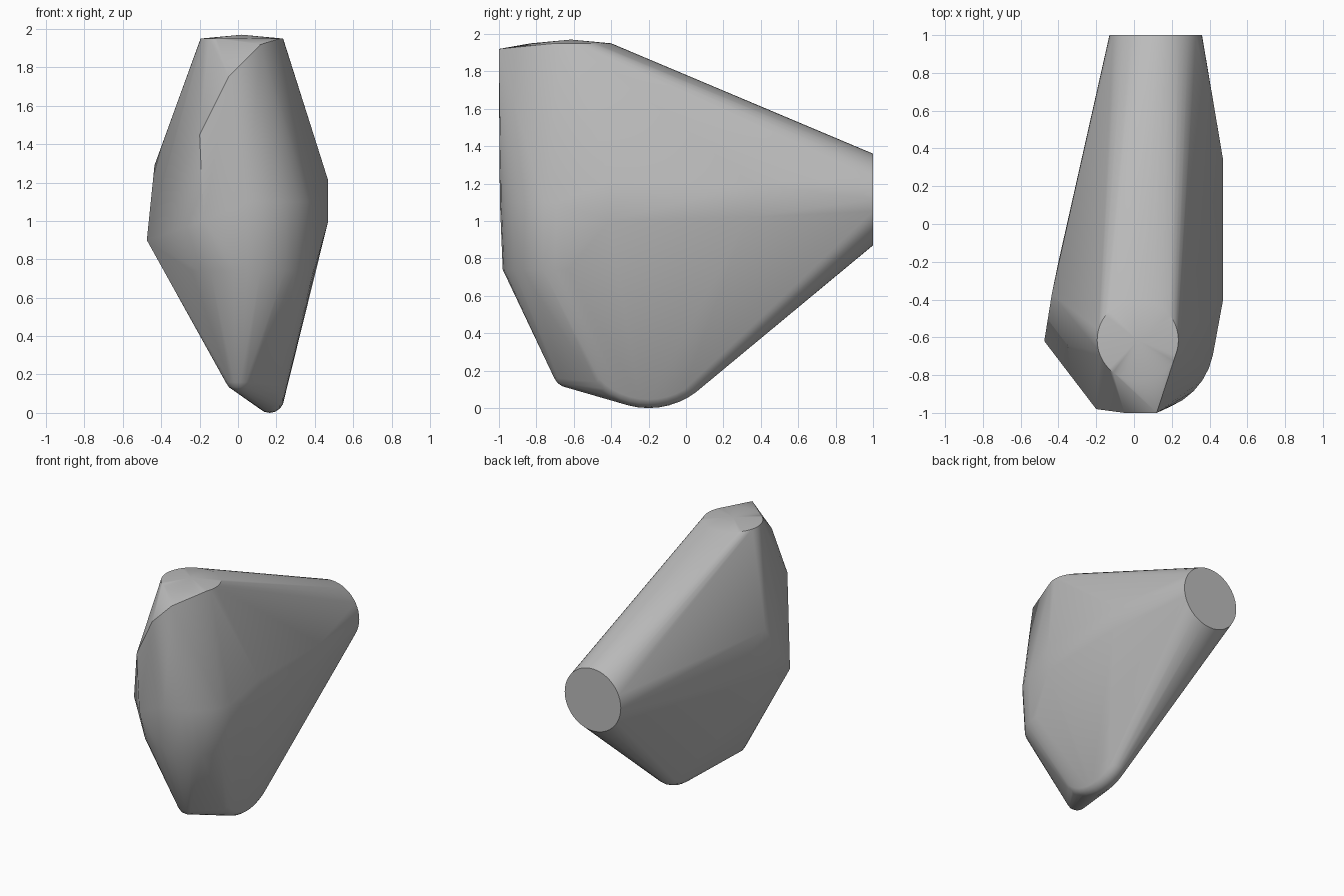
import bpy
import bmesh
from math import cos, sin, pi, radians
from mathutils import Vector

cube = bpy.data.objects.get("Cube")
if cube:
    bpy.data.objects.remove(cube, do_unlink=True)

X, Y, Z = Vector((1, 0, 0)), Vector((0, 1, 0)), Vector((0, 0, 1))


def ring(center, radius, u, v, count=48):
    """Points of a circle spanned by the axes u and v."""
    angles = [2 * pi * i / count for i in range(count)]
    return [Vector(center) + radius * (cos(a) * u + sin(a) * v) for a in angles]


def rounded_wheel(center, radius, tube):
    """Points of a wheel with a rounded rim, its axle along x."""
    points = []
    for i in range(9):
        a = pi * i / 8
        middle = Vector(center) + X * (tube * cos(a))
        points += ring(middle, radius - tube + tube * sin(a), Y, Z)
    return points


def ball(center, radius):
    points = []
    for i in range(1, 8):
        a = pi * i / 8
        points += ring(Vector(center) + Z * (radius * cos(a)), radius * sin(a), X, Y, 16)
    return points


# Round ends: back disc, shallow top dome and upright front barrel
points = ring((0.115, 1, 1.115), 0.245, X, Z)
points += ring((0.02, -0.615, 1.95), 0.215, X, Y) + [Vector((0.02, -0.615, 1.97))]
points += ring((0.05, -0.63, 0.74), 0.35, X, Y, 32)
points += ring((0.05, -0.62, 1.1), 0.375, X, Y, 32)

# Rounded keel and toe
points += rounded_wheel((0.165, -0.2, 0.42), 0.42, 0.075)
points += ball((0.01, -0.63, 0.19), 0.08)

# Faceted corners: left flank, right flank, front edge
corners = [
    (0.47, -0.41, 1.0), (0.47, -0.41, 1.21), (0.47, 0.33, 1.02), (0.47, 0.35, 1.2),
    (-0.475, -0.62, 0.9), (-0.435, -0.37, 1.29), (-0.4, -0.2, 1.14),
    (0.12, -1, 1.92), (-0.05, -1, 1.75), (-0.2, -0.98, 1.45), (-0.18, -0.975, 1.0),
]
points += [Vector(c) for c in corners]

# Stretch one skin around all the parts
bm = bmesh.new()
for p in points:
    bm.verts.new(p)
hull = bmesh.ops.convex_hull(bm, input=bm.verts[:])
unused = {g for g in hull["geom_interior"] + hull["geom_unused"]
          if isinstance(g, bmesh.types.BMVert)}
bmesh.ops.delete(bm, geom=list(unused), context="VERTS")
bmesh.ops.remove_doubles(bm, verts=bm.verts[:], dist=0.002)
bmesh.ops.dissolve_limit(bm, angle_limit=radians(0.5), verts=bm.verts[:], edges=bm.edges[:])
bmesh.ops.recalc_face_normals(bm, faces=bm.faces[:])

mesh = bpy.data.meshes.new("wrapped_body")
bm.to_mesh(mesh)
bm.free()
body = bpy.data.objects.new("wrapped_body", mesh)
bpy.context.collection.objects.link(body)

# Plain grey material
grey = bpy.data.materials.new("plain grey")
grey.use_nodes = True
colour = (0.5, 0.5, 0.5, 1)
grey.diffuse_color = colour
grey.node_tree.nodes["Principled BSDF"].inputs["Base Color"].default_value = colour
mesh.materials.append(grey)

# Soft shading with crisp rims
bpy.ops.object.select_all(action="DESELECT")
body.select_set(True)
bpy.context.view_layer.objects.active = body
bpy.ops.object.shade_smooth_by_angle(angle=radians(30))
